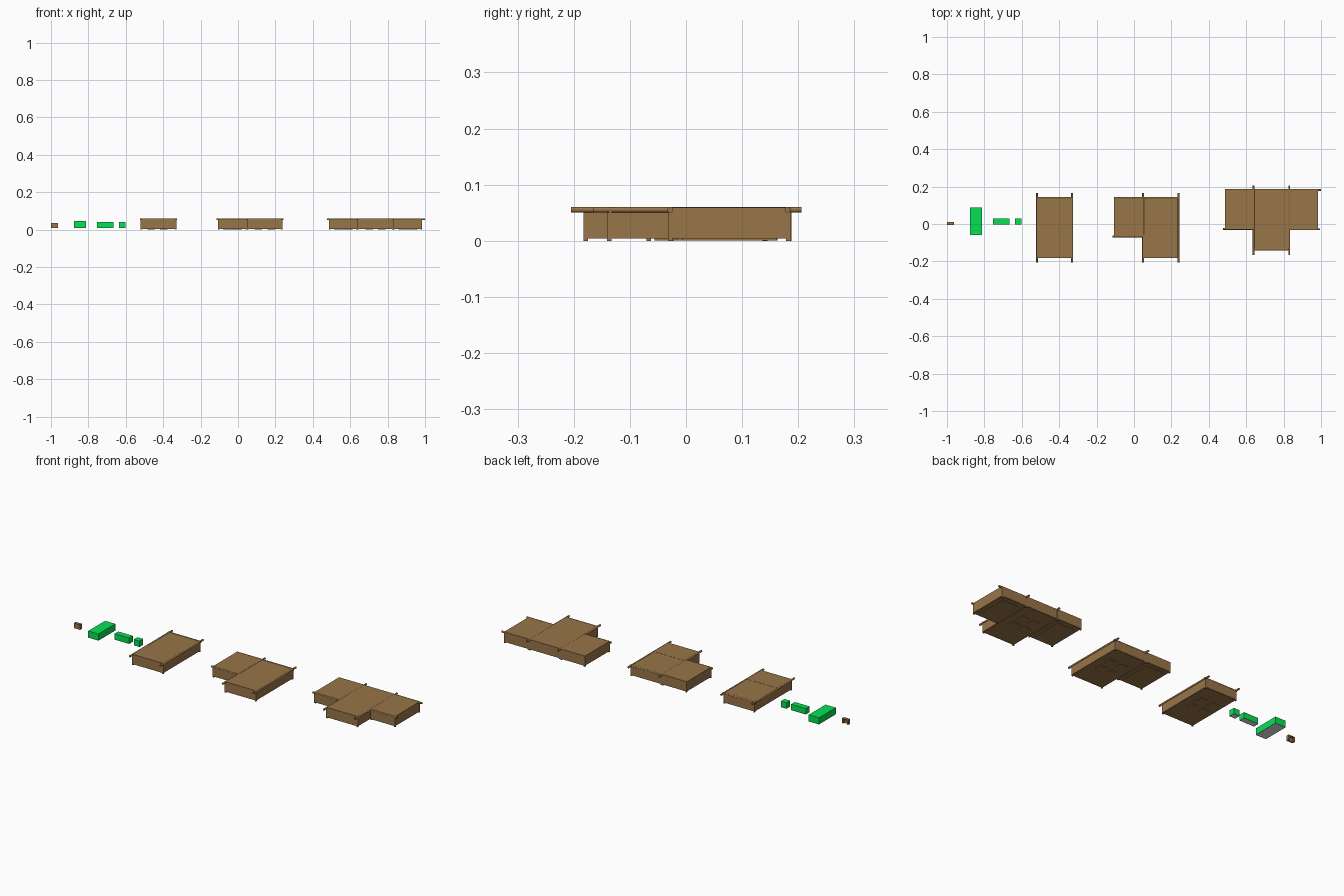
import bpy, math
from mathutils import Vector

if "Cube" in bpy.data.objects:
    bpy.data.objects.remove(bpy.data.objects["Cube"])


def material(name, rgb):
    m = bpy.data.materials.new(name)
    m.diffuse_color = (*rgb, 1)
    m.use_nodes = True
    m.node_tree.nodes["Principled BSDF"].inputs["Base Color"].default_value = m.diffuse_color
    return m


BROWN = material("wood brown", (0.315, 0.176, 0.066))
GREEN = material("bright green", (0.002, 0.74, 0.088))
WHITE = material("white base", (0.8, 0.8, 0.8))


def box(name, x0, x1, y0, y1, z0, z1, mat):
    bpy.ops.mesh.primitive_cube_add(size=1, location=((x0 + x1) / 2, (y0 + y1) / 2, (z0 + z1) / 2))
    o = bpy.context.object
    o.scale = (x1 - x0, y1 - y0, z1 - z0)
    bpy.ops.object.transform_apply(location=False, rotation=False, scale=True)
    o.name = name
    o.data.materials.append(mat)
    return o


def plate(name, x0, x1, y0, y1, z, mat):
    # single upward-facing sheet
    me = bpy.data.meshes.new(name)
    me.from_pydata([(x0, y0, z), (x1, y0, z), (x1, y1, z), (x0, y1, z)], [], [(0, 1, 2, 3)])
    me.materials.append(mat)
    bpy.context.collection.objects.link(bpy.data.objects.new(name, me))


def log(name, a, b, r=0.0052):
    # round roof beam between two plan points
    a, b = Vector((*a, 0.0555)), Vector((*b, 0.0555))
    d = b - a
    bpy.ops.mesh.primitive_cylinder_add(vertices=12, radius=r, depth=d.length, location=(a + b) / 2)
    o = bpy.context.object
    o.rotation_euler = d.to_track_quat('Z', 'Y').to_euler()
    o.name = name
    o.data.materials.append(BROWN)
    bpy.ops.object.shade_smooth_by_angle(angle=math.radians(40))


def block(name, x0, x1, y0, y1, seam=None):
    # walls, roof slabs, floor and corner feet of one room
    box(name + "_walls", x0, x1, y0, y1, 0.006, 0.051, BROWN)
    cuts = [y0, y1] if seam is None else [y0, seam, y1]
    for i in range(len(cuts) - 1):
        box(name + "_roof", x0, x1, cuts[i], cuts[i + 1], 0.051, 0.0595 - 0.0007 * i, BROWN)
    box(name + "_floor", x0 + 0.002, x1 - 0.002, y0 + 0.002, y1 - 0.002, 0.004, 0.0065, BROWN)
    f = 0.008
    for x in (x0, x1 - f):
        for y in (y0, y1 - f):
            box(name + "_foot", x, x + f, y, y + f, 0, 0.007, BROWN)


def pads(name, cx, cy):
    # four square pads under the floor
    for sx in (-1, 1):
        for sy in (-1, 1):
            x, y = cx + sx * 0.034, cy + sy * 0.036
            box(name + "_pad", x - 0.02, x + 0.02, y - 0.02, y + 0.02, 0.001, 0.005, BROWN)


def wing_pad(name, x0, x1, y0, y1):
    box(name + "_wing_pad", x0 + 0.025, x1 - 0.025, y0 + 0.025, y1 - 0.025, 0.001, 0.005, BROWN)


# small open-backed bracket
box("bracket_front", -1.0, -0.962, -0.006, 0.0, 0.008, 0.036, BROWN)
box("bracket_top", -1.0, -0.962, 0.0, 0.010, 0.030, 0.036, BROWN)
for bx in (-1.0, -0.969):
    box("bracket_side", bx, bx + 0.007, 0.0, 0.010, 0.008, 0.030, BROWN)

# green boxes with white bases
for n, x0, x1, y0, y1, z1 in (("large", -0.876, -0.813, -0.058, 0.089, 0.045),
                              ("long", -0.754, -0.665, -0.002, 0.030, 0.041),
                              ("small", -0.636, -0.601, -0.002, 0.030, 0.041)):
    box(n + "_green_box", x0, x1, y0, y1, 0.009, z1, GREEN)
    plate(n + "_white_base", x0, x1, y0, y1, 0.008, WHITE)

# first house: single room
block("single_room", -0.521, -0.329, -0.183, 0.144, seam=-0.055)
for x in (-0.519, -0.331):
    log("single_side_log", (x, -0.205), (x, 0.167))
log("single_back_log", (-0.525, 0.140), (-0.325, 0.140))
pads("single", -0.43, 0.0)

# second house: main room with a left wing
block("double_main", 0.047, 0.239, -0.183, 0.144, seam=-0.055)
block("double_wing", -0.106, 0.047, -0.070, 0.145)
for x in (0.049, 0.237):
    log("double_side_log", (x, -0.205), (x, 0.167))
log("double_back_log", (0.045, 0.140), (0.243, 0.140))
log("double_wing_front_log", (-0.116, -0.066), (0.047, -0.066))
log("double_wing_back_log", (-0.106, 0.140), (0.047, 0.140))
pads("double", 0.143, 0.0)
wing_pad("double", -0.106, 0.047, -0.070, 0.145)

# third house: main room with a wing on each side
block("triple_main", 0.638, 0.832, -0.141, 0.186)
block("triple_left_wing", 0.487, 0.638, -0.030, 0.188)
block("triple_right_wing", 0.832, 0.984, -0.032, 0.186)
for x in (0.640, 0.830):
    log("triple_side_log", (x, -0.165), (x, 0.206))
log("triple_front_log", (0.636, -0.135), (0.834, -0.135))
log("triple_left_front_log", (0.476, -0.026), (0.638, -0.026))
log("triple_right_front_log", (0.832, -0.028), (0.994, -0.028))
log("triple_right_back_log", (0.832, 0.181), (1.0, 0.181))
pads("triple", 0.735, 0.05)
wing_pad("triple_left", 0.487, 0.638, -0.030, 0.188)
wing_pad("triple_right", 0.832, 0.984, -0.032, 0.186)
